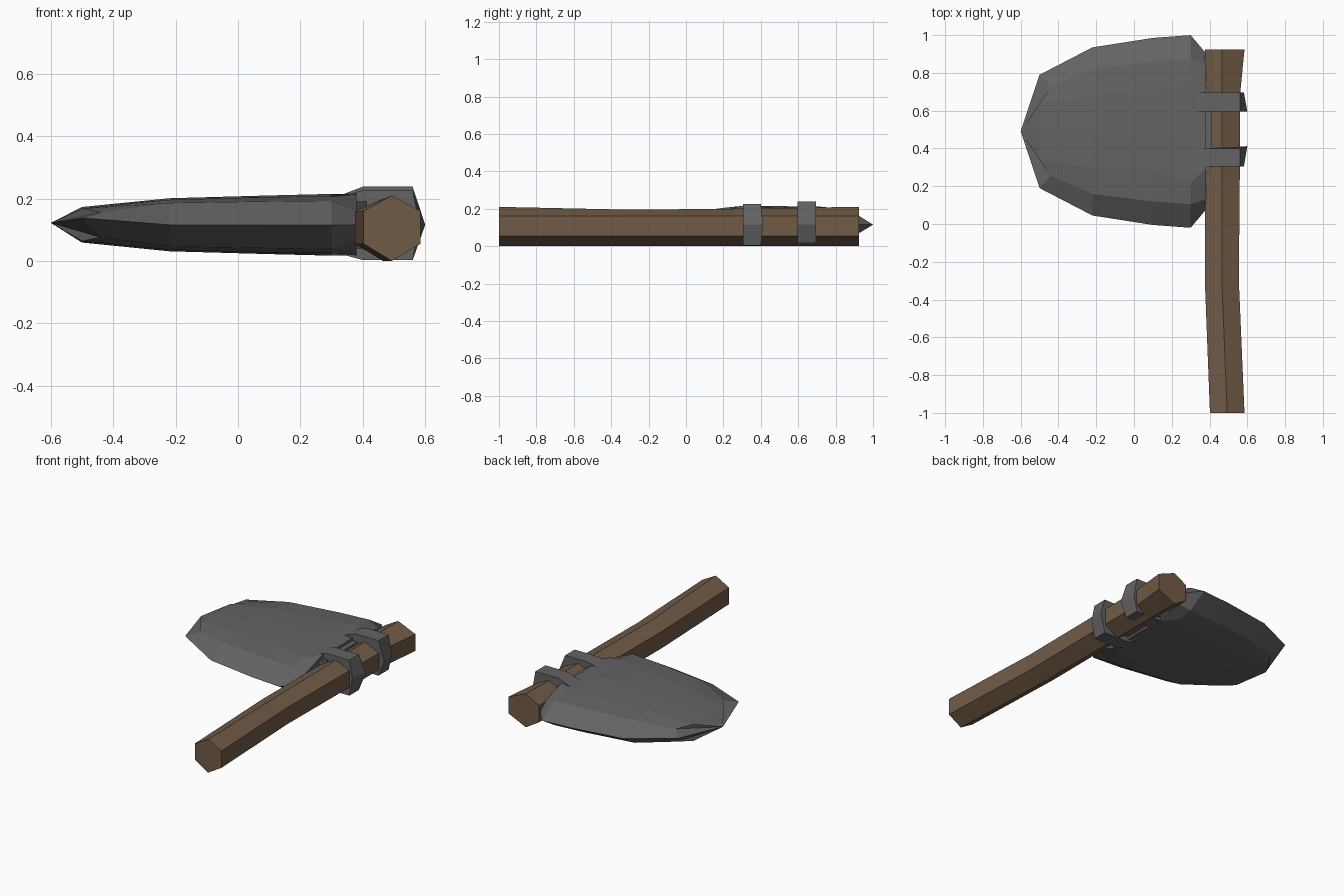
import bpy
import bmesh

cube = bpy.data.objects.get("Cube")
if cube:
    bpy.data.objects.remove(cube, do_unlink=True)


def material(name, rgb):
    m = bpy.data.materials.new(name)
    m.use_nodes = True
    m.diffuse_color = (*rgb, 1)
    bsdf = m.node_tree.nodes["Principled BSDF"]
    bsdf.inputs["Base Color"].default_value = (*rgb, 1)
    bsdf.inputs["Roughness"].default_value = 0.9
    return m


stone = material("grey stone", (0.125, 0.125, 0.125))
wood = material("brown wood", (0.165, 0.105, 0.062))


def loft(name, rings, mat, tip=None):
    """Skin a list of equal closed rings, capped, optionally starting at a tip point."""
    bm = bmesh.new()
    loops = [[bm.verts.new(p) for p in ring] for ring in rings]
    n = len(loops[0])
    for a, b in zip(loops, loops[1:]):
        for i in range(n):
            j = (i + 1) % n
            bm.faces.new((a[i], a[j], b[j], b[i]))
    bm.faces.new(loops[-1])
    if tip:
        t = bm.verts.new(tip)
        for i in range(n):
            bm.faces.new((t, loops[0][(i + 1) % n], loops[0][i]))
    else:
        bm.faces.new(loops[0][::-1])
    bmesh.ops.recalc_face_normals(bm, faces=bm.faces[:])
    mesh = bpy.data.meshes.new(name)
    bm.to_mesh(mesh)
    bm.free()
    mesh.materials.append(mat)
    obj = bpy.data.objects.new(name, mesh)
    bpy.context.collection.objects.link(obj)
    return obj


# Six-sided handle: y, left x, ridge x, right x, top z
handle_path = [(-1, .402, .493, .585, .21), (-.3, .375, .465, .555, .195),
               (.25, .378, .465, .56, .2), (.7, .378, .465, .563, .207),
               (.925, .375, .465, .585, .21)]
loft("handle", [[(l, y, .055), (m, y, 0), (r, y, .055),
                 (r, y, .16), (m, y, t), (l, y, .16)]
                for y, l, m, r, t in handle_path], wood)

# Blade sections across x, mirrored about the blade's middle line
CY, CZ = .49, .116


def blade_ring(x, w, edge_z, bevel, shoulder, mid, inset=0):
    bevel_w, bevel_h = bevel
    sh_w, sh_h = shoulder
    top = [(x + inset, bevel_w, bevel_h), (x, sh_w, sh_h), (x, 0, mid),
           (x, -sh_w, sh_h), (x + inset, -bevel_w, bevel_h)]
    pts = [(x, CY + w, edge_z)]
    pts += [(px, CY + y, CZ + h) for px, y, h in top]
    pts += [(x, CY - w, edge_z)]
    pts += [(px, CY + y, CZ - h) for px, y, h in reversed(top)]
    return pts


blade = [blade_ring(-.5, .3, .138, (.235, .04), (.15, .052), .057, .06),
         blade_ring(-.22, .445, .116, (.33, .07), (.19, .08), .085),
         blade_ring(.1, .495, .115, (.37, .075), (.21, .089), .094),
         blade_ring(.3, .51, .115, (.385, .077), (.27, .091), .099),
         blade_ring(.38, .415, .115, (.36, .047), (.2, .098), .088)]
loft("stone_blade", blade, stone, tip=(-.6, CY, .122))

# Neck seating the blade against the handle
loft("blade_neck", [[(.36, y0, z), (.412, y1, z), (.412, y2, z), (.36, y3, z)]
                    for y0, y1, y2, y3, z in [(.24, .3, .69, .75, .04),
                                              (.24, .3, .69, .75, .19)]], stone)

# Two stone prongs wrapped around the handle: y start, y end, bottom, top
prongs = {"front_prong": (.305, .4, .003, .226),
          "back_prong": (.695, .595, .018, .238)}
for name, (y0, y1, bottom, top) in prongs.items():
    rings = []
    for y, reach in ((y0, .582), (y1, .6)):
        lean = .012 if y1 > y0 and y == y1 else 0
        rings.append([(.3, y, .2), (.4, y, top), (.56, y, top),
                      (reach, y + lean, CZ), (.56, y, bottom),
                      (.4, y, bottom), (.3, y, .03)])
    loft(name, rings, stone)
